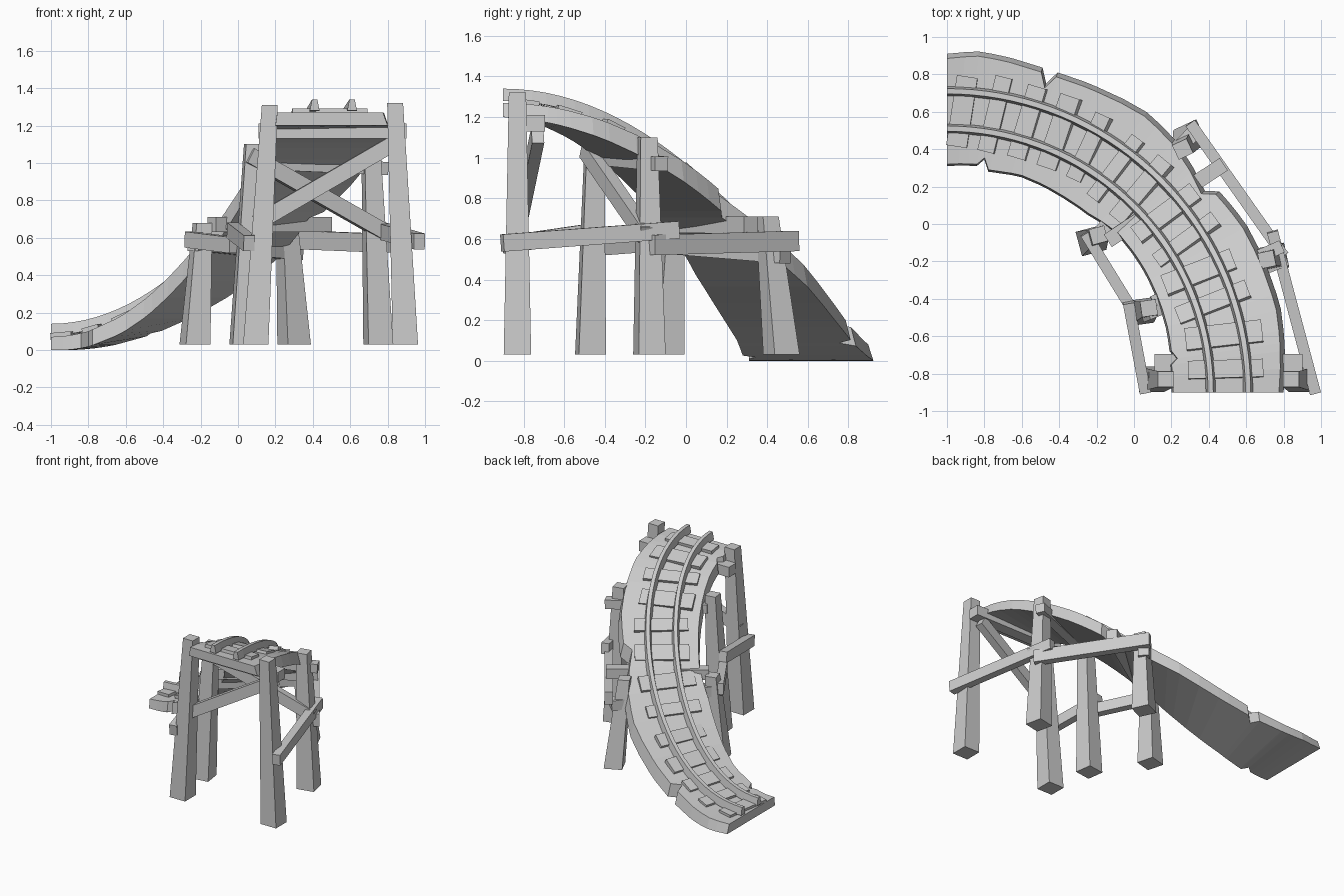
import bpy, bmesh, math, random
from mathutils import Vector

if "Cube" in bpy.data.objects:
    bpy.data.objects.remove(bpy.data.objects["Cube"])

random.seed(4)
grey = bpy.data.materials.new("plain grey")
grey.diffuse_color = (0.6, 0.6, 0.6, 1)
grey.use_nodes = True
grey.node_tree.nodes["Principled BSDF"].inputs["Base Color"].default_value = grey.diffuse_color
UP = Vector((0, 0, 1))


def path(deg, r, dz=0.0):
    """Point on the descending quarter turn; dz is measured from the rail tops."""
    t = math.radians(deg)
    return Vector((-1 + r * math.cos(t), -0.9 + r * math.sin(t),
                   0.74 + 0.6 * math.cos(2 * t) + dz))


def loft(name, rings):
    """Closed solid through a list of equal-sided rings."""
    bm = bmesh.new()
    vs = [[bm.verts.new(p) for p in ring] for ring in rings]
    n = len(vs[0])
    for a, b in zip(vs, vs[1:]):
        for i in range(n):
            j = (i + 1) % n
            bm.faces.new((a[i], a[j], b[j], b[i]))
    bm.faces.new(vs[0])
    bm.faces.new(vs[-1])
    bmesh.ops.recalc_face_normals(bm, faces=bm.faces)
    me = bpy.data.meshes.new(name)
    bm.to_mesh(me)
    bm.free()
    me.materials.append(grey)
    ob = bpy.data.objects.new(name, me)
    bpy.context.collection.objects.link(ob)
    return ob


CORNERS = ((-1, -1), (1, -1), (1, 1), (-1, 1))


def beam(name, a, b, w, h, up=UP):
    """Timber from a to b, w wide and h along up."""
    a, b = Vector(a), Vector(b)
    d = (b - a).normalized()
    side = d.cross(up).normalized()
    top = side.cross(d)
    return loft(name, [[p + side * (x * w / 2) + top * (z * h / 2)
                        for x, z in CORNERS] for p in (a, b)])


def post(name, foot, head, yaw, w0=0.135, w1=0.085):
    """Tapered leaning post with level ends."""
    y = math.radians(yaw)
    u, v = Vector((math.cos(y), math.sin(y), 0)), Vector((-math.sin(y), math.cos(y), 0))
    return loft(name, [[Vector(p) + u * (i * w / 2) + v * (j * w / 2) for i, j in CORNERS]
                       for p, w in ((foot, w0), (head, w1))])


def lerp(table, x):
    for (x0, y0), (x1, y1) in zip(table, table[1:]):
        if x <= x1:
            return y0 + (y1 - y0) * (x - x0) / (x1 - x0)
    return table[-1][1]


# Track bed: rough-edged slab with chipped notches (angle, radius)
outer = [(0, 1.80), (14, 1.84), (29, 1.835), (36.4, 1.81), (38, 1.75), (42, 1.78), (48, 1.82),
         (54.5, 1.84), (63.7, 1.82), (70.9, 1.81), (72.2, 1.735), (73.6, 1.81),
         (79, 1.82), (84.7, 1.83), (90, 1.81)]
inner = [(0, 1.20), (7, 1.20), (8.4, 1.235), (10.5, 1.21), (16.6, 1.22), (31.8, 1.235), (43, 1.24),
         (51.7, 1.21), (59, 1.21), (70.8, 1.217), (79.4, 1.20), (80.9, 1.26),
         (82.5, 1.22), (90, 1.21)]
stations = sorted({d for d, _ in outer + inner} | {4, 21, 25, 34, 66, 87})
rings = []
for deg in stations:
    ro, ri = lerp(outer, deg), lerp(inner, deg)
    thick = 0.07 * (1 + 0.6 * math.sin(math.radians(2 * deg)))
    rings.append([path(deg, ri + 0.01, -0.07), path(deg, ro - 0.025, -0.07),
                  path(deg, ro, -0.07 - thick), path(deg, ri, -0.07 - thick)])
loft("track_bed", rings)

# Sleepers, slightly uneven
for i in range(13):
    deg = 4.8 + i * 6.85
    tilt = random.uniform(-0.8, 0.8)
    ri, ro = 1.31 + random.uniform(-.02, .02), 1.70 + random.uniform(-.02, .02)
    a, b = path(deg - tilt, ri), path(deg + tilt, ro)
    a.z = b.z = path(deg, 1.5, -0.068).z
    tangent = path(deg + 1, 1.5) - path(deg - 1, 1.5)
    beam("sleeper_%d" % (i + 1), a, b, random.uniform(.09, .13), 0.04,
         (b - a).cross(tangent))

# Two rails with a tapered section
for name, r in (("inner_rail", 1.41), ("outer_rail", 1.61)):
    loft(name, [[path(d, r - .026, -.06), path(d, r + .026, -.06),
                 path(d, r + .014, 0), path(d, r - .014, 0)]
                for d in [k * 2.5 for k in range(37)]])

# Tapered leaning posts
post("inner_post_1", (.095, -.83, .03), (.17, -.83, 1.31), 0)
post("outer_post_1", (.895, -.83, .03), (.84, -.83, 1.32), 0)
post("inner_post_2", (.03, -.47, .03), (.08, -.45, 1.10), 8)
post("outer_post_2", (.75, -.18, .03), (.71, -.19, 1.10), 12)
post("inner_post_3", (-.23, -.09, .03), (-.19, -.06, .68), 15)
post("outer_post_3", (.30, .47, .03), (.26, .40, .71), 25)

# Cross beams under the bed
beam("cross_beam_1", (.11, -.74, 1.17), (.90, -.74, 1.17), .09, .08)
beam("cross_beam_2", (.10, -.42, 1.0), (.79, -.12, .97), .07, .07)
beam("cross_beam_3", (-.14, -.09, .67), (.48, .32, .67), .08, .08)
beam("cross_beam_4", (-.24, -.11, .57), (.32, .49, .52), .08, .08)

# Diagonal braces across the frames
beam("diagonal_brace_1", (.10, -.82, .68), (.84, -.73, 1.11), .06, .085)
beam("diagonal_brace_2", (.06, -.49, 1.04), (.80, -.20, .62), .06, .085)

# Side braces joining neighbouring posts
beam("outer_side_brace_1", (.97, -.905, .58), (.74, -.04, .645), .06, .085)
beam("outer_side_brace_2", (.80, -.17, .57), (.30, .54, .59), .06, .10)
beam("inner_side_brace_1", (.06, -.90, .57), (-.03, -.42, .64), .06, .085)
beam("inner_side_brace_2", (-.02, -.44, .56), (-.26, -.05, .59), .06, .085)
